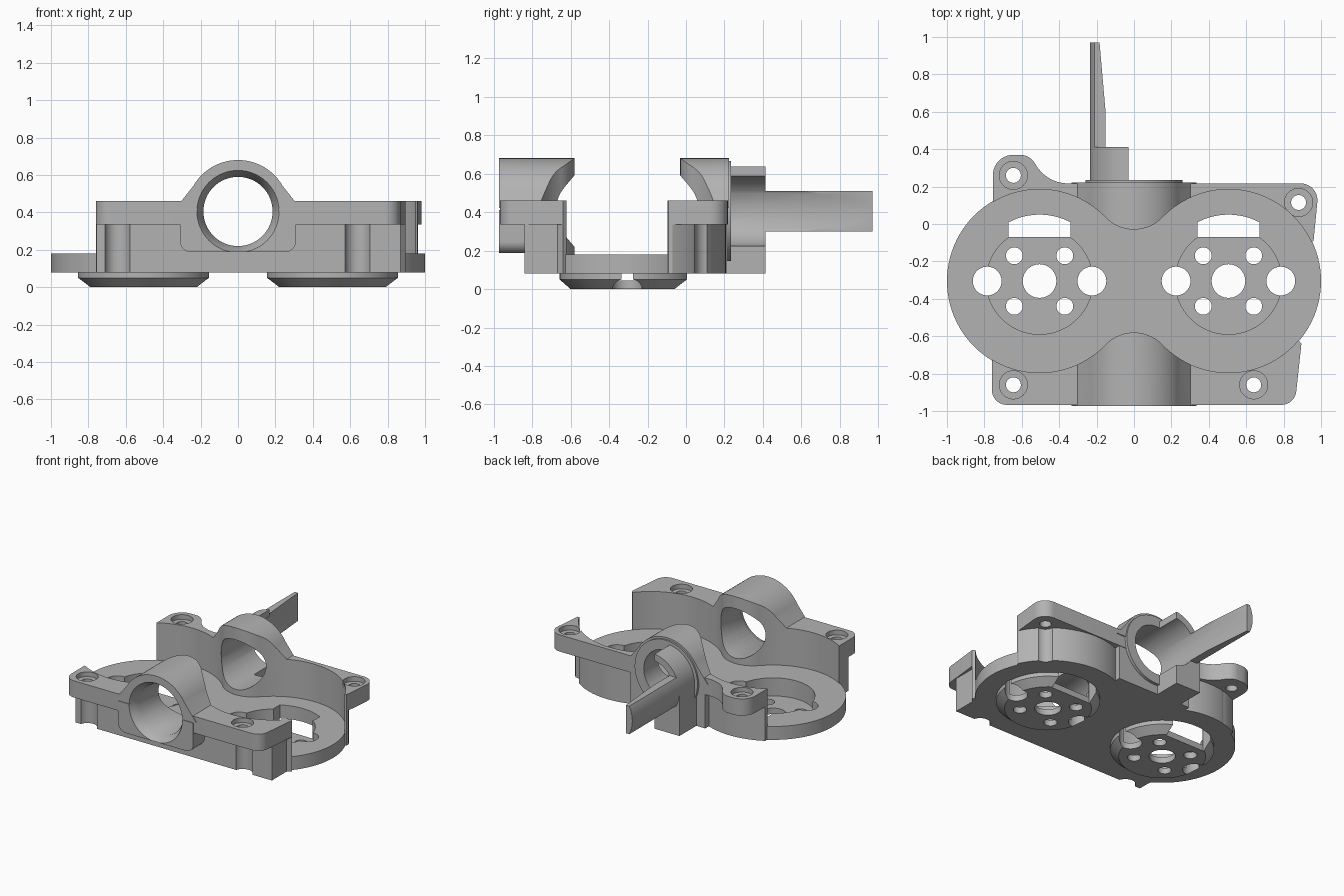
import bpy, bmesh
from math import sin, cos, tan, pi, radians, sqrt
from mathutils import Vector

cube = bpy.data.objects.get("Cube")
if cube:
    bpy.data.objects.remove(cube)

grey = bpy.data.materials.new("plain grey")
grey.use_nodes = True
grey.diffuse_color = (0.45, 0.45, 0.45, 1)
grey.node_tree.nodes["Principled BSDF"].inputs["Base Color"].default_value = (0.45, 0.45, 0.45, 1)

CY = -0.305      # y of both round chambers
CX = 0.505       # their distance from the middle
BORE_Z = 0.405   # height of the tube axis
FLOOR, BOTTOM, LEDGE, TOP = 0.18, 0.08, 0.335, 0.46


def loft(name, low, high, a, b, axis="z"):
    """Solid between two outlines, along z or along y."""
    bm = bmesh.new()
    place = (lambda p, t: (p[0], p[1], t)) if axis == "z" else (lambda p, t: (p[0], t, p[1]))
    va = [bm.verts.new(place(p, a)) for p in low]
    vb = [bm.verts.new(place(p, b)) for p in high]
    bm.faces.new(va)
    bm.faces.new(vb)
    for i in range(len(va)):
        j = (i + 1) % len(va)
        bm.faces.new((va[i], va[j], vb[j], vb[i]))
    bmesh.ops.recalc_face_normals(bm, faces=bm.faces)
    mesh = bpy.data.meshes.new(name)
    bm.to_mesh(mesh)
    bm.free()
    mesh.materials.append(grey)
    ob = bpy.data.objects.new(name, mesh)
    bpy.context.scene.collection.objects.link(ob)
    return ob


def prism(name, pts, a, b, axis="z"):
    return loft(name, pts, pts, a, b, axis)


def arc(x, y, r, start=0, end=360, n=64):
    steps = n if end - start == 360 else n + 1
    angles = [radians(start + (end - start) * i / n) for i in range(steps)]
    return [(x + r * cos(t), y + r * sin(t)) for t in angles]


def rect(x0, x1, y0, y1):
    return [(x0, y0), (x1, y0), (x1, y1), (x0, y1)]


def rounded(corners, n=10):
    """Outline from (x, y, radius) corners."""
    out = []
    for i, (x, y, r) in enumerate(corners):
        p = Vector((x, y))
        if r == 0:
            out.append((x, y))
            continue
        u = (Vector(corners[i - 1][:2]) - p).normalized()
        v = (Vector(corners[(i + 1) % len(corners)][:2]) - p).normalized()
        half = u.angle(v) / 2
        centre = p + (u + v).normalized() * r / sin(half)
        s = p + u * r / tan(half) - centre
        e = p + v * r / tan(half) - centre
        sweep = s.angle(e)
        for k in range(n + 1):
            t = k / n
            q = centre + (s * sin((1 - t) * sweep) + e * sin(t * sweep)) / sin(sweep)
            out.append((q.x, q.y))
    return out


def combine(ob, tool, how):
    """Apply a boolean; use the second solver if the first changes nothing."""
    before = len(ob.data.vertices)
    mod = ob.modifiers.new("join", "BOOLEAN")
    mod.operation, mod.object = how, tool
    for solver in ("MANIFOLD", "EXACT"):
        mod.solver = solver
        bpy.context.view_layer.update()
        graph = bpy.context.evaluated_depsgraph_get()
        mesh = bpy.data.meshes.new_from_object(ob.evaluated_get(graph))
        if len(mesh.vertices) not in (0, before):
            break
    ob.modifiers.clear()
    ob.data = mesh
    bpy.data.objects.remove(tool)


# Flange outline with screw lugs
outline = rounded([
    (-0.755, 0.37, 0.11), (-0.56, 0.37, 0.09), (-0.46, 0.217, 0.2),
    (0.99, 0.217, 0.09), (0.96, -0.09, 0), (0.6, -0.3, 0), (0.895, -0.64, 0),
    (0.86, -0.967, 0.08), (-0.76, -0.967, 0.08), (-0.76, -0.6, 0),
    (-0.6, -0.3, 0), (-0.755, 0.05, 0)])
body = prism("housing", outline, LEDGE, TOP)


def add(tool):
    combine(body, tool, "UNION")


def cut(tool):
    combine(body, tool, "DIFFERENCE")


# Lower walls: curved at the rear, straight at the front
for s in (-1, 1):
    wall = prism("rear_wall", arc(s * CX, CY, 0.514, n=96), BOTTOM, LEDGE + 0.02)
    combine(wall, prism("limit", outline, 0, 1), "INTERSECT")
    add(wall)
add(prism("front_wall", rect(-0.757, 0.868, -0.84, -0.5), BOTTOM, LEDGE + 0.03))
add(prism("rear_block", rect(-0.308, 0.308, -0.2, 0.213), BOTTOM, LEDGE + 0.04))

# Tube housing across the middle, its rear rim and the box below its front
hood = [(0.335, 0.42)] + arc(0, BORE_Z, 0.275, 30, 150, 48) + [(-0.335, 0.42)]
add(prism("tube_hood", hood, -0.972, 0.223, "y"))
add(prism("rear_rim", arc(0, BORE_Z, 0.26), 0.1, 0.235, "y"))
box = rounded([(-0.31, 0.187, 0.06), (0.31, 0.187, 0.06), (0.31, 0.41, 0), (-0.31, 0.41, 0)])
add(prism("front_box", box, -0.972, -0.7, "y"))

# Open chamber: two circles joined by a curved waist
for s in (-1, 1):
    cut(prism("chamber", arc(s * CX, CY, 0.49, n=96), FLOOR - 0.03, 1))
xs = [-0.152 + 0.304 * i / 20 for i in range(21)]
waist = [(x, 0.4856 - sqrt(0.2106 ** 2 - x * x)) for x in xs]
cut(prism("waist", [(x, CY - d) for x, d in waist] + [(x, CY + d) for x, d in reversed(waist)],
          FLOOR - 0.03, 1))

# Floor plate
add(prism("floor_middle", rect(-CX, CX, -0.8, 0.1), BOTTOM, FLOOR))
for s in (-1, 1):
    add(prism("floor_disc", arc(s * CX, CY, 0.495, n=96), BOTTOM, FLOOR))

# Rear bracket and long tongue, both slices of the tube shell
bracket = arc(0, BORE_Z, 0.235, 97.3, 180, 24) + [(-0.235, BOTTOM), (-0.03, BOTTOM)]
add(prism("bracket", bracket, 0.2, 0.413, "y"))
tongue = arc(0, BORE_Z, 0.235, 153.5, 206.5, 16) + [(-0.1, 0.3), (-0.1, 0.51)]
add(prism("tongue", tongue, 0.39, 0.97, "y"))
cut(prism("tongue_taper", [(-0.152, 0.6), (-0.185, 0.98), (0.1, 0.98), (0.1, 0.6)], 0.2, 0.6))

# Bore with a bevelled mouth
cut(prism("bore", arc(0, BORE_Z, 0.185), -1.1, 1.1, "y"))
cut(loft("bore_mouth", arc(0, BORE_Z, 0.224), arc(0, BORE_Z, 0.18), -0.98, -0.9, "y"))

# Bevelled round bosses under the floor with recess, window and holes
for s in (-1, 1):
    x = s * CX
    boss = prism("boss", arc(x, CY, 0.352), -0.1, BOTTOM + 0.03)
    combine(boss, loft("bevel", arc(x, CY, 0.295), arc(x, CY, 0.409), 0, BOTTOM + 0.02), "INTERSECT")
    add(boss)
    cut(prism("recess", arc(x, CY, 0.285), 0.045, 0.5))
    window = arc(x, CY, 0.355, 62.3, 117.7, 16) + [(x - 0.165, -0.07), (x + 0.165, -0.07)]
    cut(prism("window", window, -0.1, 0.3))
    holes = [(0, 0, 0.09), (-0.28, 0, 0.077), (0.28, 0, 0.077)]
    holes += [(a, b, 0.045) for a in (-0.135, 0.135) for b in (-0.135, 0.135)]
    for dx, dy, r in holes:
        cut(prism("hole", arc(x + dx, CY + dy, r, n=40), -0.1, 0.3))

# Screw holes, counterbores and clearance grooves in the walls
for x, y in ((-0.645, 0.26), (0.88, 0.115), (-0.645, -0.86), (0.64, -0.86)):
    cut(prism("screw_hole", arc(x, y, 0.04, n=32), 0.2, 0.6))
    cut(prism("counterbore", arc(x, y, 0.075, n=40), 0.425, 0.6))
    cut(prism("groove", arc(x, y, 0.07, n=40), -0.1, LEDGE))

body.data.materials.clear()
body.data.materials.append(grey)
for p in body.data.polygons:
    p.material_index = 0
bpy.ops.object.select_all(action="DESELECT")
body.select_set(True)
bpy.context.view_layer.objects.active = body
bpy.ops.object.shade_smooth_by_angle(angle=radians(30))
